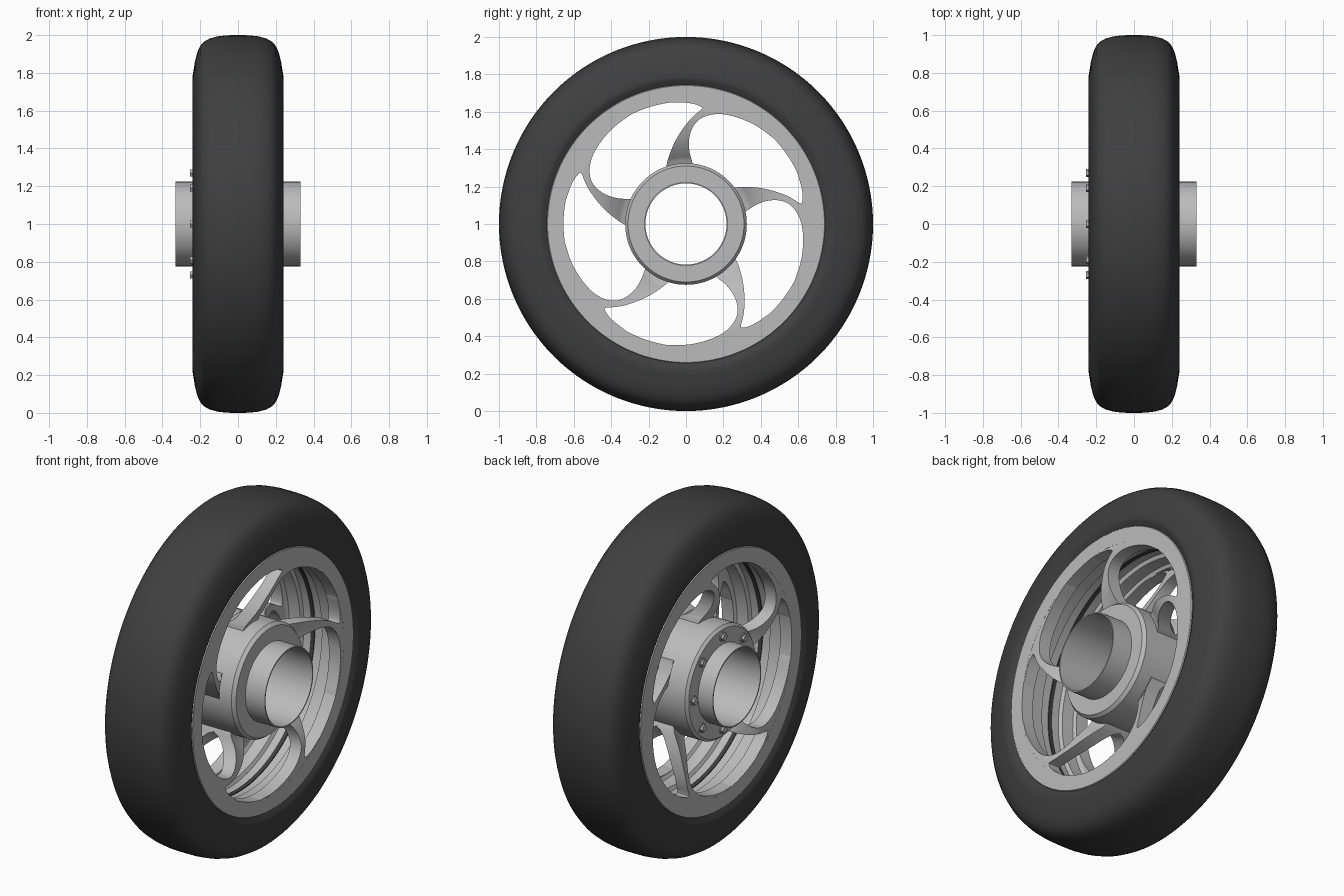
import bpy
import bmesh
import math
from mathutils import Vector

cube = bpy.data.objects.get("Cube")
if cube:
    bpy.data.objects.remove(cube, do_unlink=True)

AXLE_HEIGHT = 1.0
SPOKES = 5
BOLTS = 8


def make_material(name, value):
    mat = bpy.data.materials.new(name)
    colour = (value, value, value, 1.0)
    mat.diffuse_color = colour
    mat.use_nodes = True
    mat.node_tree.nodes["Principled BSDF"].inputs["Base Color"].default_value = colour
    return mat


metal = make_material("light grey metal", 0.5)
rubber = make_material("dark rubber", 0.05)


def finish(name, bm, mat, angle):
    """Turn a bmesh into a shaded object."""
    bmesh.ops.remove_doubles(bm, verts=bm.verts, dist=0.00005)
    bmesh.ops.recalc_face_normals(bm, faces=bm.faces)
    mesh = bpy.data.meshes.new(name)
    bm.to_mesh(mesh)
    bm.free()
    mesh.materials.append(mat)
    obj = bpy.data.objects.new(name, mesh)
    bpy.context.collection.objects.link(obj)
    bpy.ops.object.select_all(action="DESELECT")
    obj.select_set(True)
    bpy.context.view_layer.objects.active = obj
    bpy.ops.object.shade_smooth_by_angle(angle=math.radians(angle))
    return obj


def on_wheel(x, radius, angle):
    return Vector((x, radius * math.cos(angle), AXLE_HEIGHT + radius * math.sin(angle)))


def bridge(bm, rings, closed):
    """Skin a list of equal vertex loops."""
    count = len(rings[0])
    last = len(rings) if closed else len(rings) - 1
    for i in range(last):
        here, there = rings[i], rings[(i + 1) % len(rings)]
        for j in range(count):
            k = (j + 1) % count
            bm.faces.new((here[j], here[k], there[k], there[j]))


def lathe(name, profile, segments, mat, offset=Vector((0, 0, 0)), angle=32):
    """Spin a closed (x, radius) profile around the axle direction."""
    bm = bmesh.new()
    rings = []
    for i in range(segments):
        turn = math.tau * i / segments
        rings.append([bm.verts.new(on_wheel(x, r, turn) + offset) for x, r in profile])
    bridge(bm, rings, True)
    return finish(name, bm, mat, angle)


def mirrored(half):
    """Complete a profile across the wheel's middle plane."""
    return half + [(-x, r) for x, r in reversed(half) if x > 0]


def smooth_rows(rows, steps):
    """Catmull-Rom interpolation through rows of values."""
    result = []
    for i in range(len(rows) - 1):
        p0, p1 = rows[max(i - 1, 0)], rows[i]
        p2, p3 = rows[i + 1], rows[min(i + 2, len(rows) - 1)]
        for s in range(steps):
            t = s / steps
            result.append([
                b + t * ((c - a) + t * ((2 * a - 5 * b + 4 * c - d)
                                        + t * (3 * b - a - 3 * c + d))) / 2
                for a, b, c, d in zip(p0, p1, p2, p3)])
    result.append(list(rows[-1]))
    return result


# Tyre: rounded tread, straight sidewalls, bead tucked behind the rim edge
tread = [(0, 1), (0.06, 0.999), (0.11, 0.993), (0.15, 0.982), (0.18, 0.965),
         (0.2, 0.943), (0.215, 0.91), (0.228, 0.86), (0.236, 0.81),
         (0.24, 0.785), (0.236, 0.77), (0.218, 0.74), (0.15, 0.72)]
bead = [(-x, r) for x, r in reversed(tread[1:])]
lathe("tyre", tread + bead, 128, rubber)

# Rim: two flat face rings joined by a stepped barrel
barrel_inside = [(0, 0.695), (0.06, 0.695), (0.07, 0.675), (0.14, 0.672),
                 (0.15, 0.655), (0.225, 0.655)]
barrel_outside = [(0.225, 0.74), (0.21, 0.75), (0.15, 0.75), (0, 0.73)]
half_rim = barrel_inside + barrel_outside
rim_profile = half_rim + [(-x, r) for x, r in reversed(half_rim) if x > 0]
lathe("rim", rim_profile, 128, metal)

# Dark seam band around the middle of the barrel
lathe("rim_seam", [(-0.012, 0.69), (0.012, 0.69), (0.012, 0.7), (-0.012, 0.7)],
      128, rubber)

# Hub body with chamfered ends, and the thin axle sleeve through it
lathe("hub", [(-0.235, 0.22), (-0.235, 0.31), (-0.22, 0.325), (0.185, 0.325),
              (0.205, 0.31), (0.205, 0.22)], 96, metal, angle=25)
lathe("axle_sleeve", [(-0.33, 0.217), (-0.33, 0.224), (0.33, 0.224), (0.33, 0.217)],
      96, metal)

# Spokes: radius, leading angle, trailing angle, outer depth, inner depth
spoke_rows = [
    (0.31, 83, 110, 0.10, 0.0),
    (0.345, 85, 107, 0.115, 0.0),
    (0.36, 86, 105.5, 0.125, 0.03),
    (0.39, 87.3, 102.5, 0.148, 0.062),
    (0.44, 88, 98, 0.178, 0.095),
    (0.50, 86.8, 92.7, 0.202, 0.125),
    (0.55, 84, 88.5, 0.217, 0.145),
    (0.587, 79.5, 85.2, 0.222, 0.15),
    (0.615, 73, 82.6, 0.2245, 0.15),
    (0.630, 65.5, 82.3, 0.2245, 0.15),
    (0.645, 55, 87, 0.2245, 0.15),
    (0.654, 45, 96, 0.2245, 0.15),
    (0.67, 42, 99, 0.2245, 0.15),
]
COLUMNS = 12


def spoke_leg(bm, side, turn):
    rings = []
    for r, lead, trail, outer, inner in smooth_rows(spoke_rows, 3):
        sweep = [math.radians(lead + (trail - lead) * c / COLUMNS) + turn
                 for c in range(COLUMNS + 1)]
        loop = [on_wheel(side * outer, r, a) for a in sweep]
        loop += [on_wheel(side * max(inner, 0), r, a) for a in reversed(sweep)]
        rings.append([bm.verts.new(p) for p in loop])
    bridge(bm, rings, False)
    bm.faces.new(rings[0])
    bm.faces.new(rings[-1])


for n in range(SPOKES):
    for label, side in (("left", 1), ("right", -1)):
        spoke = bmesh.new()
        spoke_leg(spoke, side, math.tau * n / SPOKES)
        finish(f"spoke_{label}_{n + 1}", spoke, metal, 40)

# Hub bolts: a round washer under a six-sided head
for n in range(BOLTS):
    a = math.tau * n / BOLTS
    place = Vector((-0.235, 0.27 * math.cos(a), 0.27 * math.sin(a)))
    lathe(f"bolt_washer_{n + 1}", [(0.01, 0), (0.01, 0.027), (-0.006, 0.027), (-0.006, 0)],
          20, metal, place)
    lathe(f"bolt_head_{n + 1}", [(0, 0), (0, 0.021), (-0.02, 0.021), (-0.02, 0)],
          6, metal, place)
